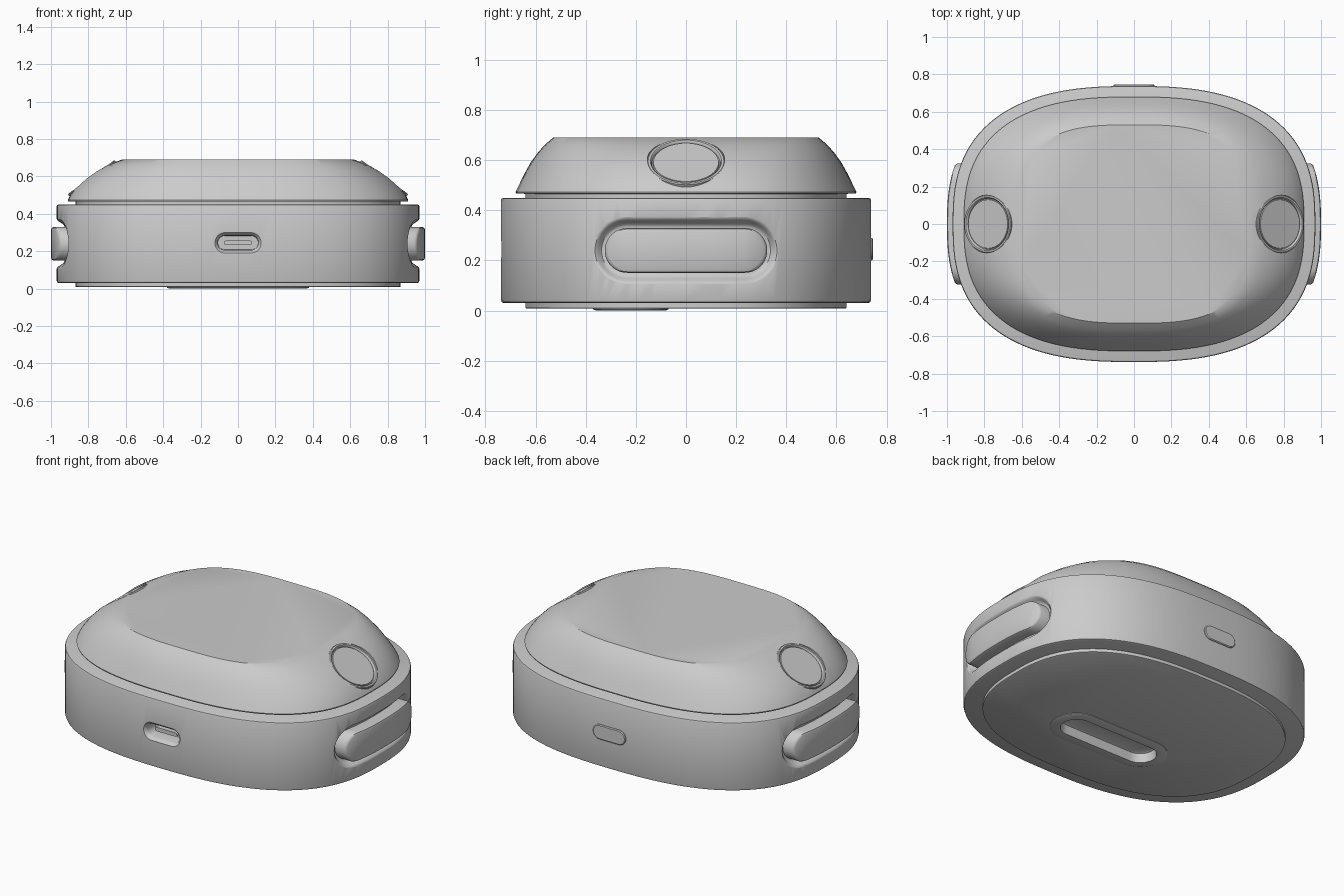
import bpy, bmesh, math
from mathutils import Vector

if "Cube" in bpy.data.objects:
    bpy.data.objects.remove(bpy.data.objects["Cube"])

W, D, N = 0.97, 0.738, 2.6     # body half width, half depth, outline roundness


def finish(name, bm, angle=35):
    bmesh.ops.recalc_face_normals(bm, faces=bm.faces)
    me = bpy.data.meshes.new(name)
    bm.to_mesh(me)
    bm.free()
    ob = bpy.data.objects.new(name, me)
    bpy.context.collection.objects.link(ob)
    smooth(ob, angle)
    return ob


def smooth(ob, angle=35):
    bpy.ops.object.select_all(action='DESELECT')
    ob.select_set(True)
    bpy.context.view_layer.objects.active = ob
    bpy.ops.object.shade_smooth_by_angle(angle=math.radians(angle))


def skin(bm, rings):
    loops = [[bm.verts.new(p) for p in r] for r in rings]
    n = len(loops[0])
    for a, b in zip(loops, loops[1:]):
        for i in range(n):
            j = (i + 1) % n
            bm.faces.new((a[i], a[j], b[j], b[i]))
    return loops


def rounded(name, layers, count=112):
    """Stack of rounded outlines: (half width, half depth, z, roundness)."""
    rings = []
    for a, b, z, n in layers:
        ring = []
        for i in range(count):
            t = 2 * math.pi * i / count
            c, s = math.cos(t), math.sin(t)
            ring.append((a * math.copysign(abs(c) ** (2 / n), c),
                         b * math.copysign(abs(s) ** (2 / n), s), z))
        rings.append(ring)
    bm = bmesh.new()
    loops = skin(bm, rings)
    bm.faces.new(loops[0])
    bm.faces.new(loops[-1])
    return finish(name, bm)


def pill(name, length, height, layers, place):
    """Pill-shaped solid: layers are (depth, growth), place maps u, v, depth to 3D."""
    arc, mid = 10, 16
    rings = []
    for d, g in layers:
        r, c = height + g, length - height
        top = [(-c - r * math.cos(math.pi / 2 * i / arc), r * math.sin(math.pi / 2 * i / arc))
               for i in range(arc)]
        top += [(-c + 2 * c * i / mid, r) for i in range(mid)]
        top += [(c + r * math.sin(math.pi / 2 * i / arc), r * math.cos(math.pi / 2 * i / arc))
                for i in range(arc + 1)]
        top[-1] = (c + r, 0)
        ring = top + [(u, -v) for u, v in reversed(top[1:-1])]
        rings.append([place(u, v, d) for u, v in ring])
    bm = bmesh.new()
    loops = skin(bm, rings)
    n = len(loops[0])
    for lp in (loops[0], loops[-1]):
        for i in range(n // 2):          # caps as strips so they can follow a curve
            q = [lp[i], lp[i + 1], lp[(n - i - 1) % n], lp[(n - i) % n]]
            bm.faces.new(list(dict.fromkeys(q)))
    return finish(name, bm)


def revolve(name, profile, centre, axis, count=64):
    rot = Vector(axis).to_track_quat('Z', 'Y')
    rings = [[Vector(centre) + rot @ Vector((r * math.cos(2 * math.pi * i / count),
              r * math.sin(2 * math.pi * i / count), d)) for i in range(count)]
             for r, d in profile]
    bm = bmesh.new()
    loops = skin(bm, rings)
    bm.faces.new(loops[0])
    bm.faces.new(loops[-1])
    return finish(name, bm)


def cut(ob, cutter):
    m = ob.modifiers.new("cut", 'BOOLEAN')
    m.operation, m.solver, m.object = 'DIFFERENCE', 'EXACT', cutter
    dg = bpy.context.evaluated_depsgraph_get()
    me = bpy.data.meshes.new_from_object(ob.evaluated_get(dg))
    ob.modifiers.clear()
    ob.data = me
    bpy.data.objects.remove(cutter)
    smooth(ob)


def side(s):
    return lambda u, v, d: (s * (W * (1 - abs(u / D) ** N) ** (1 / N) + d), u, 0.24 + v)


def front(s):
    return lambda u, v, d: (u, s * (D + d), 0.245 + v)


def under(u, v, d):
    return (u, -0.22 + v, 0.008 - d)


# Main body
body = rounded("body", [(W - .012, D - .012, .03, N), (W - .003, D - .003, .034, N),
                        (W, D, .044, N), (W, D, .44, N), (W - .003, D - .003, .447, N),
                        (W - .01, D - .01, .45, N)])

# Base plate with raised slot
base = rounded("base_plate", [(.865, .635, .008, N), (.87, .64, .011, N), (.87, .64, .05, N)])
bezel = pill("base_slot_rim", .38, .15, [(-.03, 0), (.003, 0), (.008, -.012)], under)
for part in (body, base, bezel):
    cut(part, pill("slot_cutter", .32, .09, [(-.05, -.015), (-.045, -.006), (0, 0), (.03, .006)], under))

# Side buttons in soft recesses
for s, label in ((1, "right"), (-1, "left")):
    cut(body, pill("recess_cutter", .325, .09,
                   [(-.042, .004), (-.038, .012), (-.024, .022), (-.009, .031),
                    (-.002, .038), (.002, .05), (.03, .14)], side(s)))
    pill(label + "_side_button", .325, .09,
         [(-.07, -.001), (.018, -.001), (.026, -.005), (.03, -.014)], side(s))

# Front port and back button
cut(body, pill("port_cutter", .125, .055,
               [(-.09, -.018), (-.022, -.016), (-.012, -.012), (.0, 0), (.03, .012)], front(-1)))
pill("port_tongue", .075, .012, [(-.1, 0), (-.04, 0)], front(-1))
pill("back_button", .11, .045, [(-.03, 0), (.004, 0), (.008, -.005)], front(1))

# Lid on a recessed neck
lid = rounded("lid", [(.87, .64, .44, N), (.87, .64, .466, N), (.908, .678, .467, N),
                      (.91, .68, .474, N), (.897, .667, .5, N), (.862, .645, .545, 2.6),
                      (.815, .62, .59, 2.65), (.76, .593, .628, 2.75), (.70, .565, .66, 2.9),
                      (.62, .53, .69, 3.1)])

# Round dials set into the sloping ends of the lid
for s, label in ((1, "right"), (-1, "left")):
    centre, axis = (s * .78, 0, .59), (s * .59, 0, .81)
    cut(lid, revolve("dial_cutter", [(.154, -.02), (.154, .2)], centre, axis))
    revolve(label + "_dial", [(.155, -.04), (.155, .004), (.151, .008), (.142, .008),
                              (.138, .004), (.136, -.006), (.132, -.006), (.13, .002)], centre, axis)
